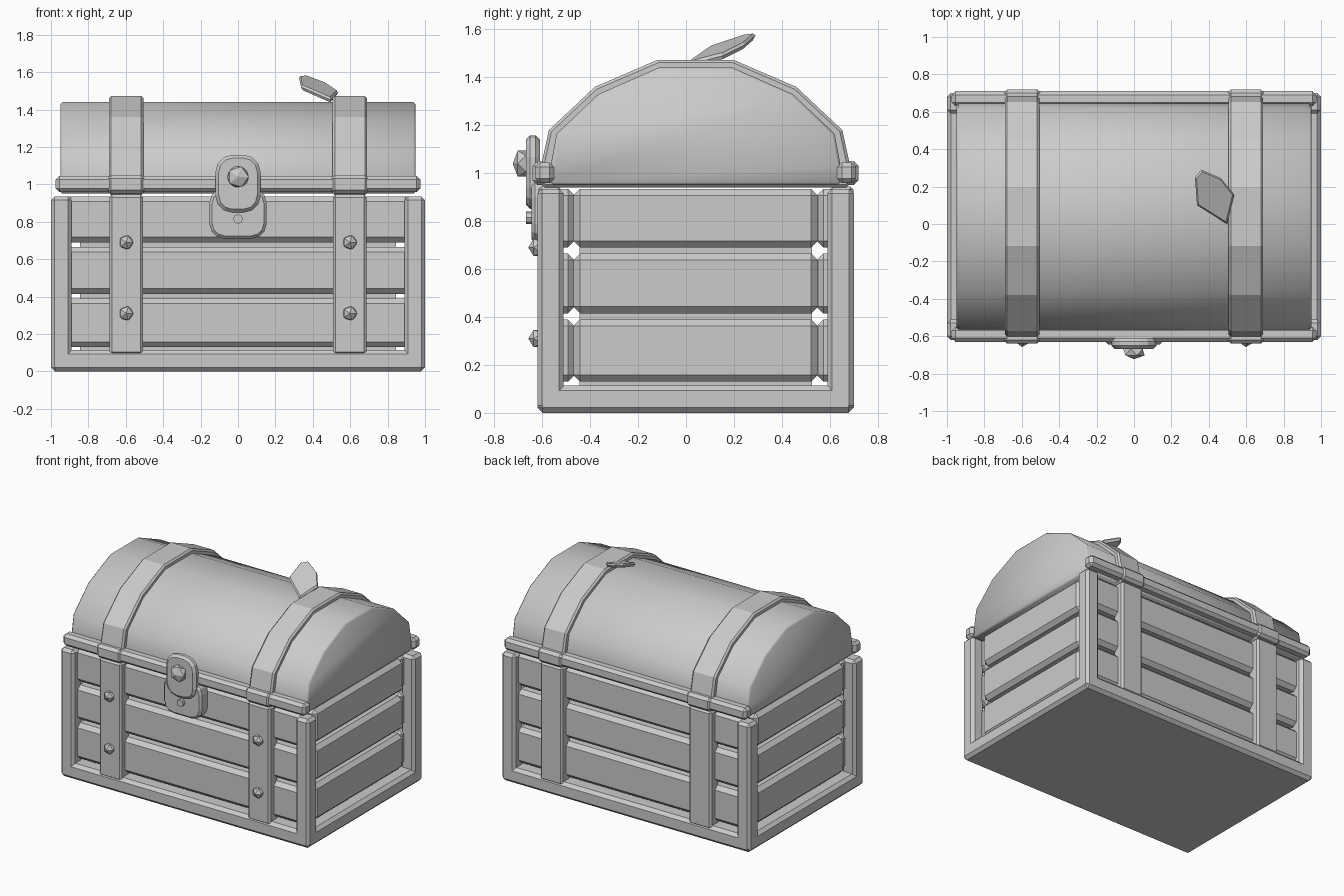
import bpy, bmesh, math
from mathutils import Vector

if "Cube" in bpy.data.objects:
    bpy.data.objects.remove(bpy.data.objects["Cube"])

CY = 0.04  # body centre line in y


def finish(name, bm, bevel=0.0, smooth=None):
    if bevel:
        edges = [e for e in bm.edges if len(e.link_faces) == 2
                 and e.calc_face_angle(0) > math.radians(50)]
        bmesh.ops.bevel(bm, geom=edges, offset=bevel, segments=1,
                        affect='EDGES', profile=0.5)
    bmesh.ops.recalc_face_normals(bm, faces=bm.faces)
    me = bpy.data.meshes.new(name)
    bm.to_mesh(me)
    bm.free()
    ob = bpy.data.objects.new(name, me)
    bpy.context.collection.objects.link(ob)
    if smooth:
        bpy.ops.object.select_all(action='DESELECT')
        ob.select_set(True)
        bpy.context.view_layer.objects.active = ob
        bpy.ops.object.shade_smooth_by_angle(angle=math.radians(smooth))
    return ob


def box(name, x, y, z, bevel=0.0):
    bm = bmesh.new()
    bmesh.ops.create_cube(bm, size=1)
    for v in bm.verts:
        v.co = Vector([(r[0] + r[1]) / 2 + c * (r[1] - r[0])
                       for c, r in zip(v.co, (x, y, z))])
    return finish(name, bm, bevel)


def prism(name, pts, axis, a, b, bevel=0.0, smooth=None):
    """Extrude a profile along x (points are y,z) or y (points are x,z)."""
    bm = bmesh.new()
    def place(p, d):
        return (d, p[0], p[1]) if axis == 'x' else (p[0], d, p[1])
    face = bm.faces.new([bm.verts.new(place(p, a)) for p in pts])
    out = bmesh.ops.extrude_face_region(bm, geom=[face])
    move = Vector(place((0, 0), b - a))
    bmesh.ops.translate(bm, vec=move,
                        verts=[g for g in out['geom'] if isinstance(g, bmesh.types.BMVert)])
    bmesh.ops.recalc_face_normals(bm, faces=bm.faces)
    return finish(name, bm, bevel, smooth)


def rounded(w, z0, z1, r, n=3):
    pts = []
    for i, (cx, cz) in enumerate([(w - r, z1 - r), (r - w, z1 - r),
                                  (r - w, z0 + r), (w - r, z0 + r)]):
        for k in range(n + 1):
            t = math.pi / 2 * (i + k / n)
            pts.append((cx + r * math.cos(t), cz + r * math.sin(t)))
    return pts


def gem(name, loc, radius, depth):
    bm = bmesh.new()
    bmesh.ops.create_icosphere(bm, subdivisions=1, radius=1)
    for v in bm.verts:
        # turn the pole towards the front
        v.co = Vector((v.co.x * radius, -v.co.z * depth, v.co.y * radius)) + Vector(loc)
    return finish(name, bm)


def arch(half):
    """Mirror one half of the lid outline about the centre line."""
    return [(CY + d, z) for d, z in half] + [(CY - d, z) for d, z in reversed(half)]


# Base slab and inner box
box("base", (-1, 1), (-0.62, 0.70), (0, 0.115), 0.022)
box("inner_box", (-0.845, 0.845), (-0.445, 0.525), (0.08, 0.93))

# Corner posts
for sx in (-1, 1):
    for sy in (-1, 1):
        box("corner_post", sorted((sx * 0.89, sx * 1.0)),
            sorted((CY + sy * 0.55, CY + sy * 0.66)), (0.01, 0.935), 0.02)

# Plank courses on all four sides
for z in ((0.13, 0.39), (0.415, 0.665), (0.69, 0.935)):
    for s in (-1, 1):
        box("long_plank", (-0.92, 0.92),
            sorted((CY + s * 0.505, CY + s * 0.61)), z, 0.028)
        box("end_plank", sorted((s * 0.84, s * 0.95)),
            (CY - 0.51, CY + 0.51), z, 0.028)

# Lid barrel
barrel = [(0.605, 0.95), (0.605, 1.03), (0.58, 1.165), (0.405, 1.33), (0.155, 1.44)]
prism("lid", arch(barrel), 'x', -0.95, 0.95, 0.012, smooth=50)

# Lid rims, front and back
for s in (-1, 1):
    box("lid_rim", (-0.975, 0.975),
        sorted((CY + s * 0.59, CY + s * 0.67)), (0.958, 1.045), 0.02)

# Straps over lid and body, with studs on the front
hoop = [(0.64, 0.94), (0.645, 1.03), (0.612, 1.18), (0.42, 1.36), (0.158, 1.473)]
for sx in (-1, 1):
    x = sx * 0.598
    prism("lid_strap", arch(hoop), 'x', x - 0.092, x + 0.092, 0.012)
    for sy in (-1, 1):
        box("body_strap", (x - 0.09, x + 0.09),
            sorted((CY + sy * 0.56, CY + sy * 0.658)), (0.09, 0.945), 0.014)
        box("rim_clip", (x - 0.1, x + 0.1),
            sorted((CY + sy * 0.60, CY + sy * 0.68)), (0.95, 1.05), 0.02)
    for z in (0.31, 0.69):
        gem("stud", (x, -0.618, z), 0.042, 0.04)

# Latch: lower plate, keeper pin, hasp and knob
prism("latch_plate", rounded(0.153, 0.71, 0.98, 0.08), 'y', -0.645, -0.55, 0.015)
pin = [(0.026 * math.cos(i * math.pi / 4), 0.815 + 0.026 * math.sin(i * math.pi / 4))
       for i in range(8)]
prism("latch_pin", pin, 'y', -0.667, -0.6)
prism("hasp", rounded(0.12, 0.85, 1.158, 0.09), 'y', -0.667, -0.61, 0.017)
gem("hasp_knob", (0, -0.685, 1.04), 0.064, 0.038)

# Tilted leaf resting on the lid
outline = [(0.36, 0.29), (0.465, 0.245), (0.535, 0.155),
           (0.497, 0.0), (0.337, 0.10), (0.326, 0.25)]
bm = bmesh.new()
rings = []
for drop, scale in ((0.0, 0.92), (0.012, 1.0), (0.028, 0.92)):
    ring = []
    for px, py in outline:
        x = 0.43 + (px - 0.43) * scale
        y = 0.15 + (py - 0.15) * scale
        ring.append(bm.verts.new((x, y, 1.582 - 0.241 * x + 0.317 * y - drop)))
    rings.append(ring)
bm.faces.new(rings[0])
bm.faces.new(rings[-1])
for lo, hi in zip(rings, rings[1:]):
    for i in range(6):
        j = (i + 1) % 6
        bm.faces.new((lo[i], lo[j], hi[j], hi[i]))
finish("leaf", bm)
